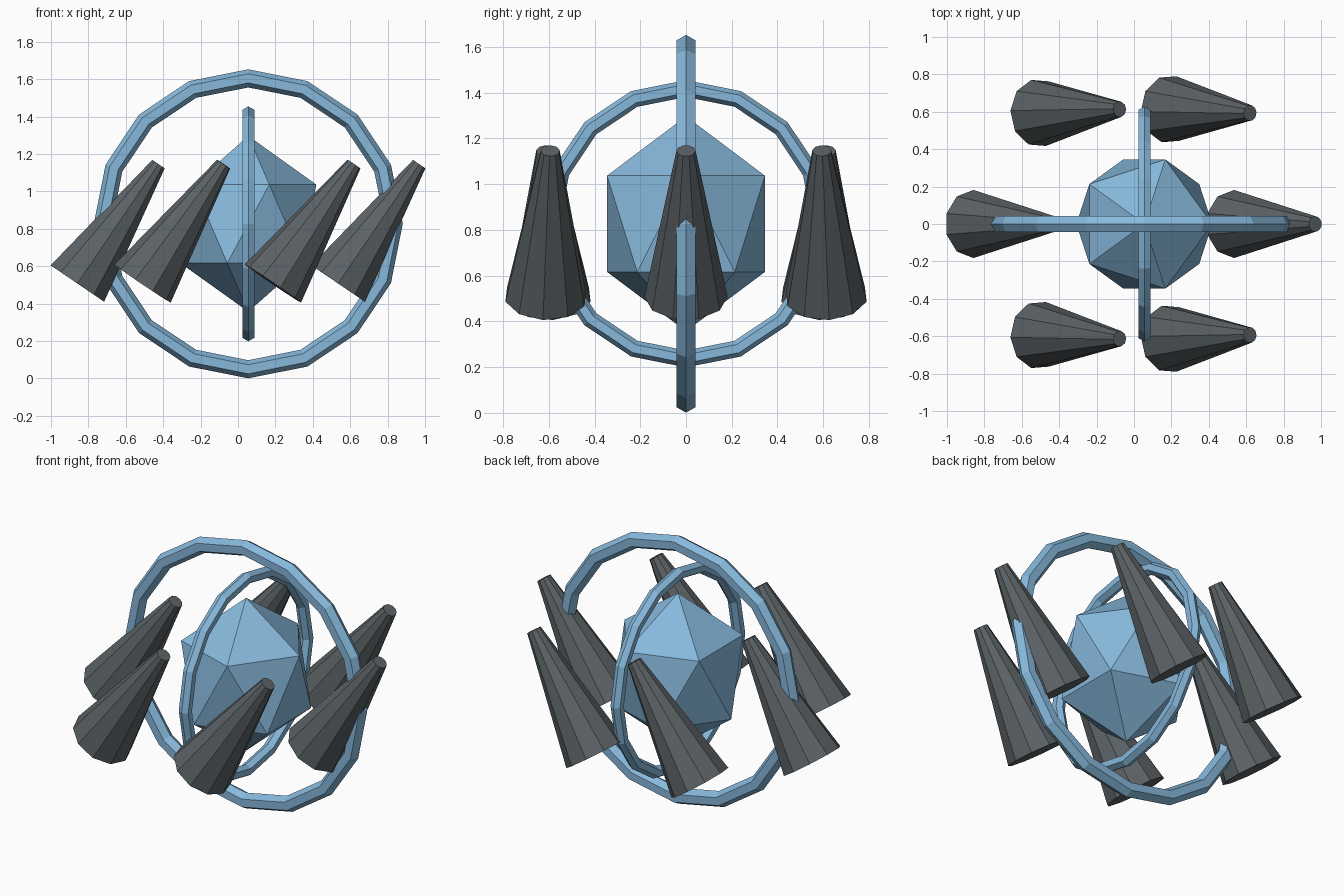
import bpy
import math
from mathutils import Matrix, Vector

if "Cube" in bpy.data.objects:
    bpy.data.objects.remove(bpy.data.objects["Cube"])

CENTRE = Vector((0.055, 0.0, 0.827))


def material(name, colour):
    m = bpy.data.materials.new(name)
    m.diffuse_color = (*colour, 1.0)
    m.use_nodes = True
    m.node_tree.nodes["Principled BSDF"].inputs["Base Color"].default_value = m.diffuse_color
    return m


BLUE = material("sky_blue", (0.242, 0.485, 0.716))
GREY = material("dark_grey", (0.105, 0.122, 0.132))


def finish(name, mat, matrix):
    ob = bpy.context.object
    ob.name = name
    ob.data.materials.append(mat)
    ob.data.transform(matrix)
    return ob


def ring(name, outer, tube, turn):
    # hexagonal tube bent into a sixteen-sided hoop standing upright
    bpy.ops.mesh.primitive_torus_add(major_segments=16, minor_segments=6,
                                     major_radius=outer - tube, minor_radius=tube)
    m = (Matrix.Translation(CENTRE) @ Matrix.Rotation(turn, 4, 'Z')
         @ Matrix.Rotation(math.pi / 2, 4, 'X'))
    finish(name, BLUE, m)


# Central crystal, stretched upwards
bpy.ops.mesh.primitive_ico_sphere_add(subdivisions=1, radius=1.0)
finish("core_crystal", BLUE,
       Matrix.Translation(CENTRE) @ Matrix.Diagonal((0.406, 0.406, 0.47, 1.0)))

# Two crossed upright rings
ring("large_ring", 0.826, 0.0485, 0.0)
ring("small_ring", 0.628, 0.037, math.pi / 2)

# Six leaning truncated cones around the core
for i in range(6):
    a = i * math.pi / 3
    pos = CENTRE + Vector((math.cos(a), math.sin(a), 0.0)) * 0.697
    yaw = -math.radians(2.6) * math.sin(2 * a) / math.sin(math.pi / 3)
    bpy.ops.mesh.primitive_cone_add(vertices=10, radius1=0.182, radius2=0.042, depth=0.772)
    m = (Matrix.Translation(pos) @ Matrix.Rotation(yaw, 4, 'Z')
         @ Matrix.Rotation(math.radians(34.2), 4, 'Y') @ Matrix.Rotation(a, 4, 'Z'))
    finish(f"leaning_cone_{i + 1}", GREY, m)
